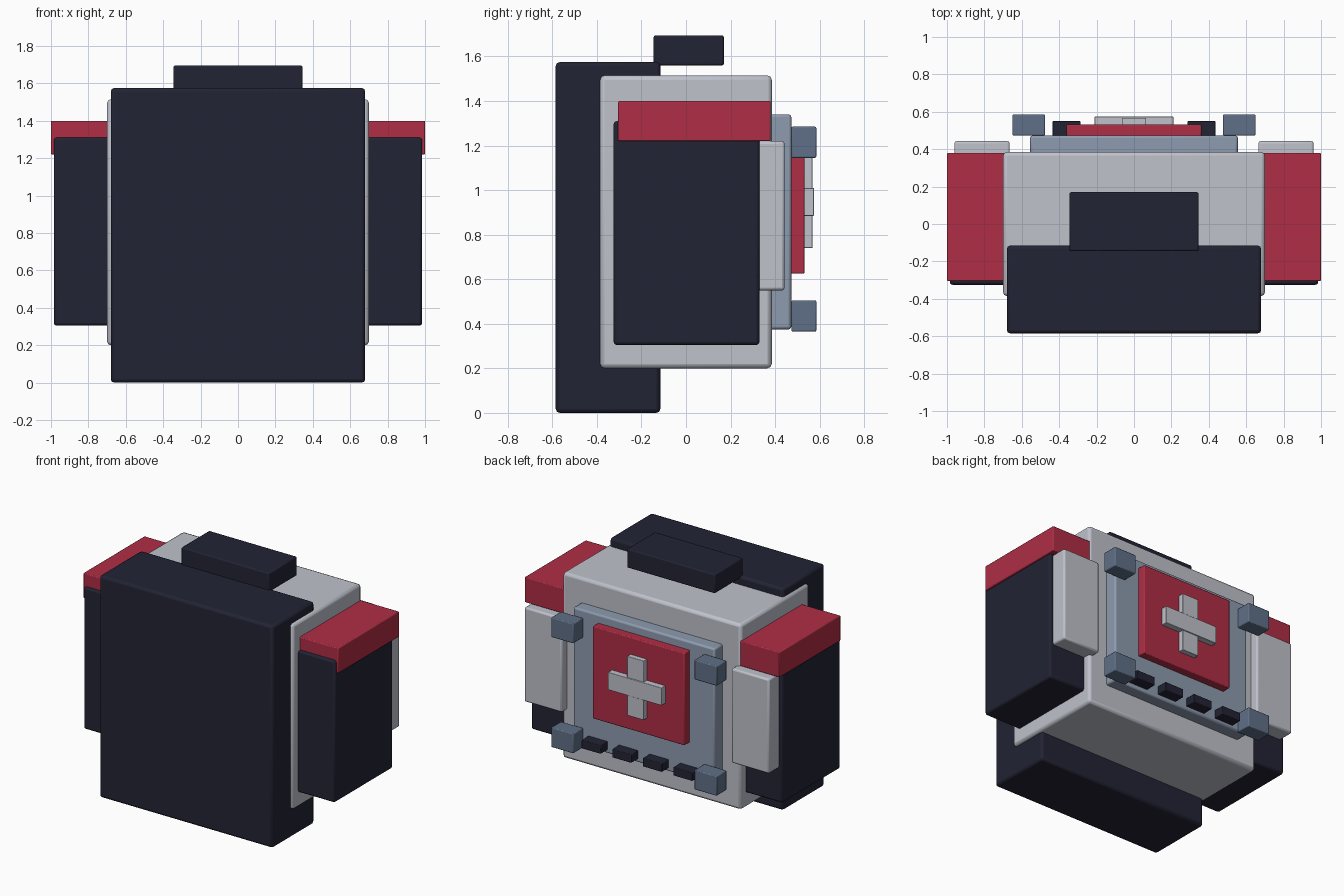
import bpy

if "Cube" in bpy.data.objects:
    bpy.data.objects.remove(bpy.data.objects["Cube"])


def material(name, rgb):
    m = bpy.data.materials.new(name)
    m.diffuse_color = (*rgb, 1.0)
    m.use_nodes = True
    m.node_tree.nodes["Principled BSDF"].inputs["Base Color"].default_value = m.diffuse_color
    return m


NAVY = material("dark navy", (0.016, 0.017, 0.034))
GREY = material("light grey", (0.52, 0.54, 0.60))
RED = material("red", (0.43, 0.027, 0.06))
SLATE = material("pale slate", (0.27, 0.33, 0.43))
STEEL = material("steel blue", (0.115, 0.162, 0.242))


def box(name, x, y, z, mat, bevel=0.012):
    """Rounded box from (min, max) ranges on each axis."""
    spans = (x, y, z)
    bpy.ops.mesh.primitive_cube_add(size=1, location=[(a + b) / 2 for a, b in spans])
    ob = bpy.context.object
    ob.name = name
    ob.scale = [b - a for a, b in spans]
    bpy.ops.object.transform_apply(location=False, rotation=False, scale=True)
    ob.data.materials.append(mat)
    mod = ob.modifiers.new("rounded edges", "BEVEL")
    mod.width = bevel
    mod.segments = 2
    bpy.ops.object.shade_smooth_by_angle()
    return ob


def pair(name, x, y, z, mat, bevel=0.012):
    """Same box on the right and left sides."""
    box("right_" + name, x, y, z, mat, bevel)
    box("left_" + name, (-x[1], -x[0]), y, z, mat, bevel)


# Main pack, padded slab and top handle
box("pack_body", (-0.70, 0.70), (-0.385, 0.385), (0.20, 1.515), GREY, 0.02)
box("padded_slab", (-0.68, 0.68), (-0.585, -0.115), (0.0, 1.575), NAVY, 0.018)
box("handle", (-0.345, 0.345), (-0.145, 0.17), (1.56, 1.695), NAVY, 0.008)

# Side pouches with red lids and light straps
pair("pouch", (0.66, 0.985), (-0.325, 0.33), (0.305, 1.31), NAVY, 0.014)
pair("pouch_lid", (0.66, 1.0), (-0.305, 0.38), (1.22, 1.40), RED, 0.006)
pair("pouch_strap", (0.665, 0.96), (0.32, 0.443), (0.55, 1.22), GREY, 0.012)

# Rear panel with corner blocks
box("rear_panel", (-0.555, 0.555), (0.37, 0.473), (0.375, 1.34), SLATE, 0.012)
for level, z in (("lower", (0.365, 0.505)), ("upper", (1.145, 1.285))):
    pair(level + "_corner_block", (0.475, 0.65), (0.473, 0.585), z, STEEL, 0.006)

# Red plate with raised cross
box("red_plate", (-0.36, 0.36), (0.465, 0.532), (0.625, 1.28), RED, 0.006)
box("cross_upright", (-0.065, 0.065), (0.525, 0.568), (0.74, 1.16), GREY, 0.003)
box("cross_bar", (-0.21, 0.21), (0.525, 0.575), (0.885, 1.01), GREY, 0.003)

# Row of vents under the plate
for i in range(4):
    cx = -0.36 + 0.24 * i
    box(f"vent_{i + 1}", (cx - 0.075, cx + 0.075), (0.465, 0.55), (0.40, 0.46), NAVY, 0.004)
